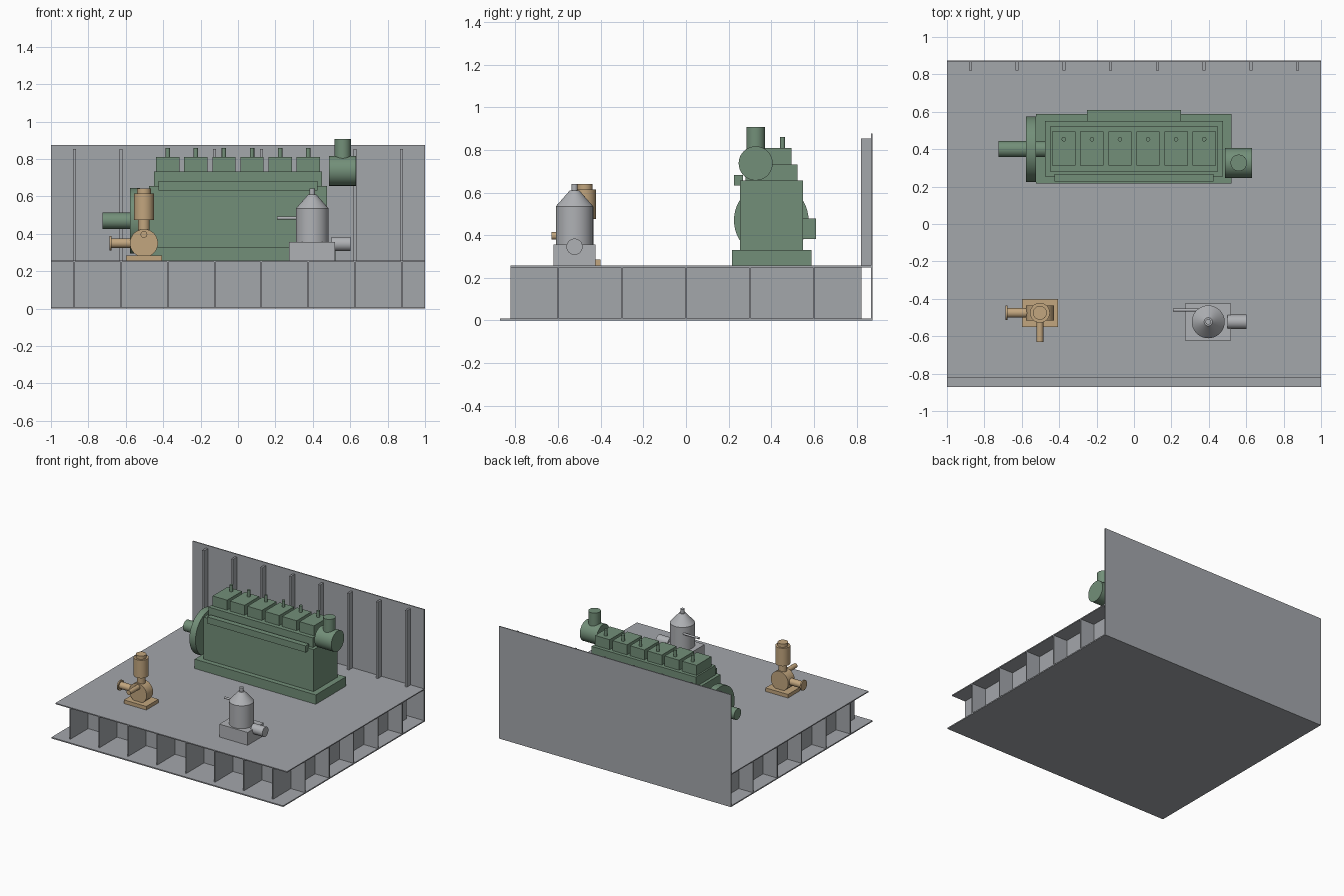
import bpy
from mathutils import Vector

if "Cube" in bpy.data.objects:
    bpy.data.objects.remove(bpy.data.objects["Cube"])


def material(name, rgb):
    m = bpy.data.materials.new(name)
    m.diffuse_color = (*rgb, 1)
    m.use_nodes = True
    m.node_tree.nodes["Principled BSDF"].inputs["Base Color"].default_value = m.diffuse_color
    return m


STEEL = material("steel_grey", (0.37, 0.385, 0.41))
GREEN = material("engine_green", (0.17, 0.275, 0.19))
BRONZE = material("bronze", (0.54, 0.38, 0.21))
SILVER = material("light_grey", (0.43, 0.44, 0.46))


def box(name, mat, x, y, z):
    """Box from (min, max) ranges."""
    bpy.ops.mesh.primitive_cube_add(size=1, location=[sum(r) / 2 for r in (x, y, z)])
    ob = bpy.context.object
    ob.scale = [r[1] - r[0] for r in (x, y, z)]
    bpy.ops.object.transform_apply(location=False, rotation=False, scale=True)
    ob.name = name
    ob.data.materials.append(mat)
    return ob


def rod(name, mat, a, b, r, r2=None, sides=40):
    """Cylinder or truncated cone from point a to point b."""
    a, b = Vector(a), Vector(b)
    bpy.ops.mesh.primitive_cone_add(vertices=sides, radius1=r, radius2=r if r2 is None else r2,
                                    depth=(b - a).length, location=(a + b) / 2)
    ob = bpy.context.object
    ob.rotation_euler = (b - a).to_track_quat('Z', 'Y').to_euler()
    ob.name = name
    ob.data.materials.append(mat)
    bpy.ops.object.shade_smooth_by_angle()
    return ob


# Double bottom: plates and the web grid between them
DECK = 0.257
box("bottom_plate", STEEL, (-1, 1), (-0.872, 0.872), (0, 0.009))
box("deck_plate", STEEL, (-1, 1), (-0.823, 0.868), (0.249, DECK))
for i in range(8):
    x = -0.875 + 0.25 * i
    box("long_girder", STEEL, (x - 0.004, x + 0.004), (-0.823, 0.823), (0.009, 0.249))
    # Bulkhead stiffeners share the girder spacing
    box("bulkhead_stiffener", STEEL, (x - 0.008, x + 0.008), (0.82, 0.867), (DECK, 0.853))
for i in range(5):
    y = -0.6 + 0.3 * i
    box("cross_floor", STEEL, (-1, 1), (y - 0.004, y + 0.004), (0.009, 0.249))
box("bulkhead", STEEL, (-1, 1), (0.867, 0.875), (0, 0.876))

# Main engine
box("engine_bed", GREEN, (-0.525, 0.52), (0.216, 0.588), (DECK, 0.33))
box("engine_block", GREEN, (-0.475, 0.475), (0.254, 0.55), (0.33, 0.657))
box("engine_upper_block", GREEN, (-0.45, 0.45), (0.28, 0.522), (0.657, 0.732))
for i in range(6):
    x = -0.375 + 0.15 * i
    box("cylinder_head", GREEN, (x - 0.0625, x + 0.0625), (0.312, 0.495), (0.732, 0.81))
    rod("injector", GREEN, (x, 0.453, 0.81), (x, 0.453, 0.86), 0.012, sides=16)
box("manifold_rail", GREEN, (-0.425, 0.425), (0.226, 0.268), (0.632, 0.683))
box("rear_cooler", GREEN, (-0.25, 0.25), (0.55, 0.61), (0.382, 0.478))
rod("flywheel", GREEN, (-0.577, 0.4, 0.47), (-0.525, 0.4, 0.47), 0.175, sides=48)
rod("output_shaft", GREEN, (-0.725, 0.4, 0.47), (-0.47, 0.4, 0.47), 0.043)
rod("turbocharger", GREEN, (0.487, 0.327, 0.737), (0.632, 0.327, 0.737), 0.08)
rod("exhaust_stack", GREEN, (0.56, 0.327, 0.75), (0.56, 0.327, 0.908), 0.044)

# Bronze pump
px, py = -0.503, -0.475
box("pump_base", BRONZE, (-0.6, -0.406), (-0.55, -0.4), (DECK, 0.285))
rod("pump_volute", BRONZE, (px, -0.515, 0.35), (px, -0.435, 0.35), 0.075)
rod("suction_pipe", BRONZE, (-0.68, py, 0.35), (px, py, 0.35), 0.026)
rod("suction_flange", BRONZE, (-0.686, py, 0.35), (-0.676, py, 0.35), 0.039)
rod("discharge_pipe", BRONZE, (px, py, 0.397), (px, -0.63, 0.397), 0.018, sides=24)
rod("pump_neck", BRONZE, (px, py, 0.4), (px, py, 0.48), 0.031)
rod("pump_motor", BRONZE, (px, py, 0.475), (px, py, 0.615), 0.053)
rod("motor_cap", BRONZE, (px, py, 0.615), (px, py, 0.641), 0.037)

# Centrifugal separator
sx, sy = 0.397, -0.523
box("separator_base", SILVER, (0.274, 0.519), (-0.622, -0.425), (DECK, 0.357))
rod("separator_bowl", SILVER, (sx, sy, 0.357), (sx, sy, 0.535), 0.088)
rod("separator_cone", SILVER, (sx, sy, 0.535), (sx, sy, 0.61), 0.088, 0.022)
rod("separator_spout", SILVER, (sx, sy, 0.6), (sx, sy, 0.641), 0.015, sides=24)
rod("separator_motor", SILVER, (0.5, sy, 0.346), (0.602, sy, 0.346), 0.038)
rod("separator_feed", SILVER, (0.208, -0.46, 0.484), (0.36, -0.46, 0.484), 0.008, sides=16)
